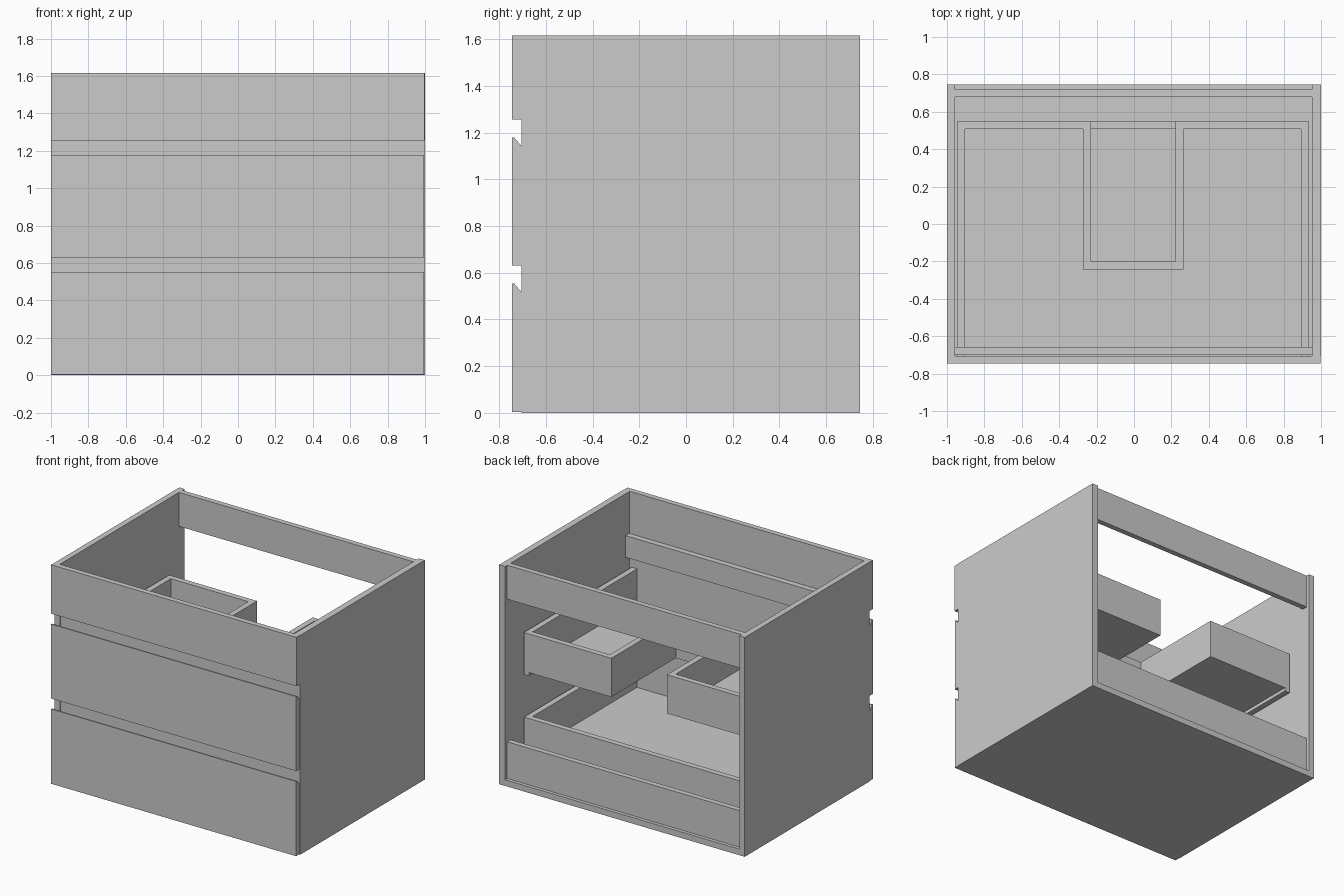
import bpy, bmesh

if "Cube" in bpy.data.objects:
    bpy.data.objects.remove(bpy.data.objects["Cube"])

def prism(name, pts, lo, hi, axis):
    """Extrude a 2D outline: axis 'x' uses (y, z) points, axis 'z' uses (x, y)."""
    bm = bmesh.new()
    co = (lambda p, t: (t, p[0], p[1])) if axis == 'x' else (lambda p, t: (p[0], p[1], t))
    face = bm.faces.new([bm.verts.new(co(p, lo)) for p in pts])
    ext = bmesh.ops.extrude_face_region(bm, geom=[face])
    verts = [v for v in ext['geom'] if isinstance(v, bmesh.types.BMVert)]
    d = hi - lo
    bmesh.ops.translate(bm, verts=verts, vec=(d, 0, 0) if axis == 'x' else (0, 0, d))
    bmesh.ops.recalc_face_normals(bm, faces=bm.faces)
    me = bpy.data.meshes.new(name)
    bm.to_mesh(me)
    bm.free()
    ob = bpy.data.objects.new(name, me)
    bpy.context.collection.objects.link(ob)
    return ob

def box(name, x0, x1, y0, y1, z0, z1):
    return prism(name, [(x0, y0), (x1, y0), (x1, y1), (x0, y1)], z0, z1, 'z')

H = 1.615             # cabinet height
F, B = -0.745, 0.745  # front and back
P = -0.705            # back face of the fronts
L, R = -0.957, 0.952  # inner faces of the side panels

# Carcass
box("left_side", -1, L, P, B, 0, H)
box("right_side", R, 1, P, B, 0, H)
box("bottom_panel", L, R, P, B, 0, 0.045)
box("back_rail_top", L, R, 0.68, 0.72, 1.365, H)
box("back_rail_bottom", L, R, 0.68, 0.72, 0.045, 0.315)

# Rails behind the grip gaps
for name, z in (("upper", 1.147), ("lower", 0.522)):
    box(name + "_front_rail", L, R, -0.70, -0.657, z, z + 0.16)

# Fronts: the drawer fronts have a bevelled grip on the top rear edge
box("top_front", -1, 0.997, F, P, 1.255, H)
for name, z0, z1 in (("upper", 0.63, 1.178), ("lower", 0.003, 0.553)):
    prism(name + "_drawer_front",
          [(F, z0), (P, z0), (P, z1 - 0.035), (-0.735, z1), (F, z1)], -1, 0.995, 'x')

# Drawer boxes
DL, DR, DB, T = -0.945, 0.935, 0.55, 0.042
IL, IR = DL + T, DR - T
CL, CR, CF = -0.23, 0.223, -0.20   # siphon cut-out of the upper drawer

def drawer_sides(name, z):
    box(name + "_drawer_left", DL, IL, P, DB, z, z + 0.31)
    box(name + "_drawer_right", IR, DR, P, DB, z, z + 0.31)

# Lower drawer
z = 0.127
drawer_sides("lower", z)
box("lower_drawer_base", IL, IR, P, DB, z + 0.025, z + 0.06)
box("lower_drawer_back", IL, IR, DB - T, DB, z + 0.06, z + 0.31)

# Upper drawer with U-shaped base and walls around the cut-out
z = 0.75
drawer_sides("upper", z)
prism("upper_drawer_base", [(IL, P), (IR, P), (IR, DB), (CR, DB), (CR, CF),
                            (CL, CF), (CL, DB), (IL, DB)], z + 0.025, z + 0.06, 'z')
w0, w1 = z + 0.06, z + 0.31
box("upper_drawer_back_left", IL, CL, DB - T, DB, w0, w1)
box("upper_drawer_back_right", CR, IR, DB - T, DB, w0, w1)
box("cutout_wall_left", CL - T, CL, CF - T, DB - T, w0, w1)
box("cutout_wall_right", CR, CR + T, CF - T, DB - T, w0, w1)
box("cutout_wall_front", CL, CR, CF - T, CF, w0, w1)
